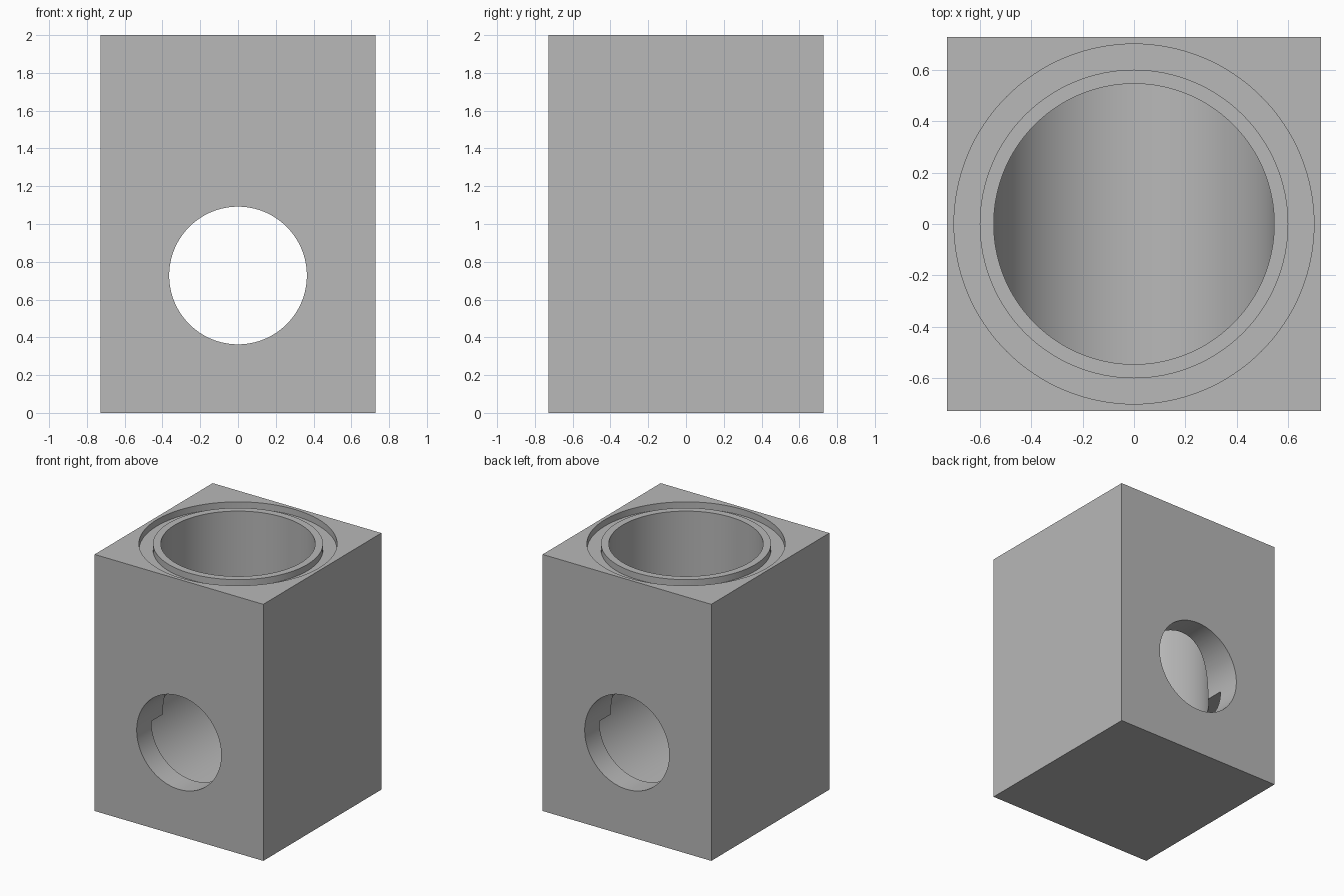
import bpy
import bmesh
from math import pi, cos, sin, radians
from mathutils import Matrix

old = bpy.data.objects.get("Cube")
if old:
    bpy.data.objects.remove(old, do_unlink=True)

HALF = 0.7273      # half width of the block
HEIGHT = 2.0
AXIS_Z = 0.7273    # height of the cross hole
SEGMENTS = 128

grey = bpy.data.materials.new("plain grey")
grey.use_nodes = True
colour = (0.48, 0.48, 0.48, 1)
grey.diffuse_color = colour
grey.node_tree.nodes["Principled BSDF"].inputs["Base Color"].default_value = colour


def make_object(name, bm):
    bmesh.ops.recalc_face_normals(bm, faces=bm.faces)
    mesh = bpy.data.meshes.new(name)
    bm.to_mesh(mesh)
    bm.free()
    mesh.materials.append(grey)
    obj = bpy.data.objects.new(name, mesh)
    bpy.context.collection.objects.link(obj)
    return obj


def cylinder(name, radius, low, high, matrix=Matrix()):
    bm = bmesh.new()
    place = matrix @ Matrix.Translation((0, 0, (low + high) / 2))
    bmesh.ops.create_cone(bm, cap_ends=True, segments=SEGMENTS, radius1=radius,
                          radius2=radius, depth=high - low, matrix=place)
    return make_object(name, bm)


def trough(name, radius):
    # half round channel along y, flat on top
    bm = bmesh.new()
    steps = SEGMENTS // 2
    arc = [pi + pi * i / steps for i in range(steps + 1)]
    face = bm.faces.new([bm.verts.new((radius * cos(a), -radius, AXIS_Z + radius * sin(a)))
                         for a in arc])
    side = bmesh.ops.extrude_face_region(bm, geom=[face], use_keep_orig=True)["geom"]
    bmesh.ops.translate(bm, vec=(0, 2 * radius, 0),
                        verts=[v for v in side if isinstance(v, bmesh.types.BMVert)])
    return make_object(name, bm)


def cut(target, cutter):
    cutter.hide_render = True
    mod = target.modifiers.new("cut", "BOOLEAN")
    mod.operation = "DIFFERENCE"
    mod.solver = "EXACT"
    mod.object = cutter
    bpy.context.view_layer.objects.active = target
    bpy.ops.object.modifier_apply(modifier=mod.name)
    bpy.data.objects.remove(cutter, do_unlink=True)


# solid block
bm = bmesh.new()
bmesh.ops.create_cube(bm, size=1, matrix=Matrix.Translation((0, 0, HEIGHT / 2))
                      @ Matrix.Diagonal((2 * HALF, 2 * HALF, HEIGHT, 1)))
block = make_object("bored_block", bm)

# shallow ring groove around the mouth
groove = cylinder("groove_cutter", 0.7, HEIGHT - 0.05, HEIGHT + 0.1)
cut(groove, cylinder("groove_core", 0.6, HEIGHT - 0.2, HEIGHT + 0.2))
cut(block, groove)

# lower chamber, vertical bore and cross hole from front to back
cut(block, trough("chamber_cutter", 0.548))
cut(block, cylinder("bore_cutter", 0.5455, AXIS_Z - 0.02, HEIGHT + 0.2))
turn = Matrix.Translation((0, 0, AXIS_Z)) @ Matrix.Rotation(pi / 2, 4, "X")
cut(block, cylinder("cross_hole_cutter", 0.3645, -1, 1, turn))

# smooth round walls, crisp edges
bpy.ops.object.select_all(action="DESELECT")
block.select_set(True)
bpy.context.view_layer.objects.active = block
bpy.ops.object.shade_smooth_by_angle(angle=radians(30))
